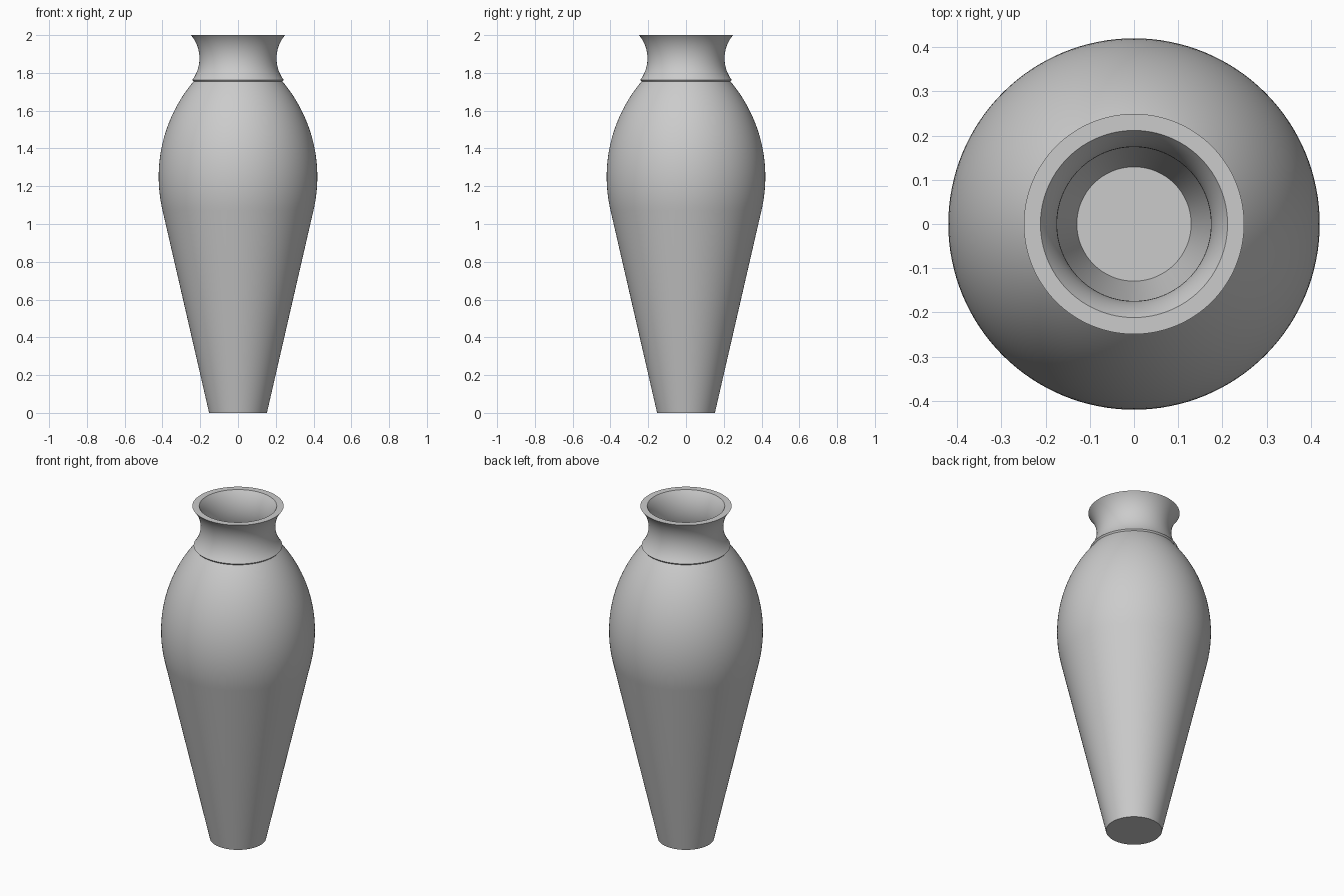
import bpy
import bmesh
import math

cube = bpy.data.objects.get("Cube")
if cube:
    bpy.data.objects.remove(cube, do_unlink=True)

SIDES = 128
HEIGHT = 2.0
WALL = 0.03
FOOT_R = 0.153
BODY_X, BODY_Z, BODY_R = -0.362, 1.25, 0.782    # shoulder arc
NECK_X, NECK_Z, NECK_R = 0.394, 1.877, 0.19     # neck arc
TAPER = math.radians(13.1)                      # slope of the lower body
SHOULDER = math.radians(40.2)                   # slope where shoulder meets neck


def arc(cx, cz, radius, start, end, steps):
    """Points (radius, height) along a circular arc."""
    angles = [start + (end - start) * i / steps for i in range(steps + 1)]
    return [(cx + radius * math.cos(a), cz + radius * math.sin(a)) for a in angles]


def wall_profile(offset):
    """Foot-to-rim profile, moved inward by the offset."""
    foot_z = offset
    foot_r = FOOT_R + foot_z * math.tan(TAPER) - offset / math.cos(TAPER)
    body = arc(BODY_X, BODY_Z, BODY_R - offset, -TAPER, SHOULDER, 32)
    neck_r = NECK_R + offset
    rim = math.pi - math.asin((HEIGHT - NECK_Z) / neck_r)
    neck = arc(NECK_X, NECK_Z, neck_r, math.pi + SHOULDER, rim, 24)
    return [(foot_r, foot_z)] + body + neck[1:]


# Closed cross-section: outside wall, flat rim, inside wall, floor
profile = wall_profile(0) + wall_profile(WALL)[::-1]

bm = bmesh.new()
rings = []
for r, z in profile:
    rings.append([bm.verts.new((r * math.cos(a), r * math.sin(a), z))
                  for a in (math.tau * i / SIDES for i in range(SIDES))])
for low, high in zip(rings, rings[1:]):
    for i in range(SIDES):
        j = (i + 1) % SIDES
        bm.faces.new((low[i], low[j], high[j], high[i]))
bm.faces.new(rings[0][::-1])   # underside
bm.faces.new(rings[-1])        # inner floor
bmesh.ops.recalc_face_normals(bm, faces=bm.faces)

mesh = bpy.data.meshes.new("vase")
bm.to_mesh(mesh)
bm.free()
vase = bpy.data.objects.new("vase", mesh)
bpy.context.collection.objects.link(vase)

# Plain grey glaze
glaze = bpy.data.materials.new("light_grey")
glaze.use_nodes = True
colour = (0.6, 0.6, 0.6, 1.0)
glaze.diffuse_color = colour
glaze.node_tree.nodes["Principled BSDF"].inputs["Base Color"].default_value = colour
mesh.materials.append(glaze)

# Smooth walls with crisp rim, foot and floor edges
bpy.ops.object.select_all(action="DESELECT")
vase.select_set(True)
bpy.context.view_layer.objects.active = vase
bpy.ops.object.shade_smooth_by_angle(angle=math.radians(30))
